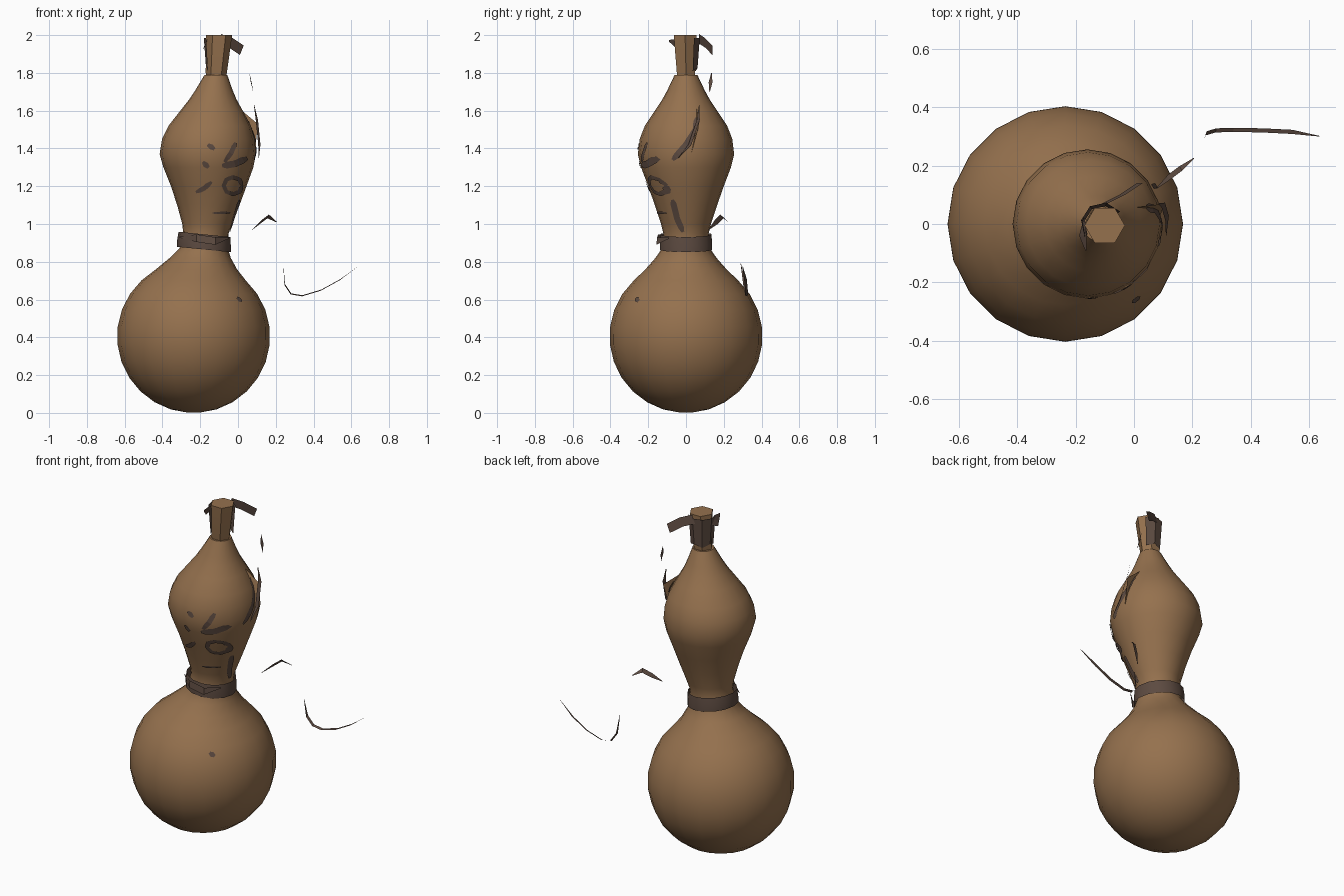
import bpy, bmesh, math
from mathutils import Vector
from mathutils.bvhtree import BVHTree

cube = bpy.data.objects.get("Cube")
if cube:
    bpy.data.objects.remove(cube)


def material(name, colour):
    m = bpy.data.materials.new(name)
    m.use_nodes = True
    m.diffuse_color = (*colour, 1)
    m.node_tree.nodes["Principled BSDF"].inputs["Base Color"].default_value = (*colour, 1)
    return m


TAN = material("gourd brown", (0.30, 0.165, 0.076))
DARK = material("dark cord", (0.108, 0.069, 0.052))


def finish(name, bm, mat, angle=None):
    mesh = bpy.data.meshes.new(name)
    bm.to_mesh(mesh)
    bm.free()
    mesh.materials.append(mat)
    ob = bpy.data.objects.new(name, mesh)
    bpy.context.collection.objects.link(ob)
    if angle:
        bpy.ops.object.select_all(action='DESELECT')
        ob.select_set(True)
        bpy.context.view_layer.objects.active = ob
        bpy.ops.object.shade_smooth_by_angle(angle=math.radians(angle))
    return ob


def loft(rings, sides, tilt=0.0, caps=True):
    """Skin rings given as (z, centre x, centre y, radius)."""
    bm = bmesh.new()
    loops = []
    for z, cx, cy, r in rings:
        loop = []
        for i in range(sides):
            a = math.tau * i / sides
            loop.append(bm.verts.new((cx + r * math.cos(a), cy + r * math.sin(a),
                                      z + tilt * r * math.cos(a))))
        loops.append(loop)
    for lo, hi in zip(loops, loops[1:]):
        for i in range(sides):
            j = (i + 1) % sides
            bm.faces.new((lo[i], lo[j], hi[j], hi[i]))
    if caps:
        bm.faces.new(loops[0][::-1])
        bm.faces.new(loops[-1])
    bm.normal_update()
    return bm


def ribbon(name, points, width, taper=True):
    """Flat strip along points, optionally narrowing to both tips."""
    bm = bmesh.new()
    w, last, prev = Vector(width) / 2, len(points) - 1, None
    for i, p in enumerate(points):
        k = 0.15 if taper and i in (0, last) else 1
        pair = [bm.verts.new(Vector(p) - w * k), bm.verts.new(Vector(p) + w * k)]
        if prev:
            bm.faces.new((prev[0], pair[0], pair[1], prev[1]))
        prev = pair
    return finish(name, bm, DARK)


# Gourd body: round lower bulb, narrow neck, upper bulb, pinched tip
rings = []
for i in range(11):
    a = math.radians(4 + 13.3 * i)
    rings.append((0.405 - 0.405 * math.cos(a), -0.235, 0, 0.405 * math.sin(a)))
rings += [(0.76, -0.22, 0, 0.215), (0.82, -0.20, 0, 0.162), (0.87, -0.182, 0, 0.128),
          (0.95, -0.17, 0, 0.12), (1.0, -0.163, 0, 0.132), (1.1, -0.157, 0, 0.165),
          (1.2, -0.155, 0, 0.2), (1.3, -0.157, 0, 0.238), (1.37, -0.16, 0, 0.255),
          (1.45, -0.157, 0, 0.245), (1.52, -0.15, 0, 0.218), (1.6, -0.14, 0, 0.165),
          (1.66, -0.133, 0, 0.125), (1.71, -0.127, 0, 0.098), (1.79, -0.117, 0, 0.06)]
body = loft(rings, 20)
surface = BVHTree.FromBMesh(body)
finish("gourd_body", body, TAN, 50)

# Raised crease on the left shoulder
bm = bmesh.new()
a, b, c, d = [bm.verts.new(p) for p in ((-0.04, 0.05, 1.65), (0.105, 0.07, 1.53),
                                        (0.09, 0.03, 1.38), (0.0, -0.10, 1.55))]
bm.faces.new((a, c, b))
bm.faces.new((a, d, c))
finish("shoulder_crease", bm, TAN)

# Hexagonal stopper
finish("stopper", loft([(1.77, -0.115, 0, 0.05), (1.80, -0.115, 0, 0.056),
                        (2.0, -0.10, -0.005, 0.069)], 6), TAN, 30)

# Cord wrapped round the back of the stopper, with two loose ends
bm = bmesh.new()
prev = None
for i in range(5):
    t = math.radians(35 + 45 * i)
    pair = [bm.verts.new((-0.108 + r * math.cos(t), r * math.sin(t), z))
            for z, r in ((1.81 + 0.015 * (i % 2), 0.062), (1.985, 0.074))]
    if prev:
        bm.faces.new((prev[0], pair[0], pair[1], prev[1]))
    prev = pair
finish("stopper_wrap", bm, DARK)
ribbon("wrap_end_back", [(-0.10, 0.07, 1.98), (-0.04, 0.10, 1.96), (0.02, 0.14, 1.92)],
       (0.02, 0, 0.05), False)
ribbon("wrap_end_front", [(-0.17, 0.02, 1.95), (-0.175, -0.04, 1.95), (-0.165, -0.09, 1.97)],
       (0.025, 0, 0.06))

# Neck band and its overlapping tie
finish("neck_band", loft([(0.865, -0.18, 0, 0.142), (0.90, -0.18, 0, 0.142),
                          (0.945, -0.178, 0, 0.137)], 14, -0.1, False), DARK, 40)
ribbon("band_tie", [(-0.31, -0.07, 0.93), (-0.22, -0.15, 0.925), (-0.12, -0.155, 0.91),
                    (-0.05, -0.09, 0.925)], (0, 0.005, 0.04))


def stroke(name, points, width, side="front"):
    """Thin painted line laid on the body, seen from the front or the left."""
    ray = Vector((0, 1, 0)) if side == "front" else Vector((-1, 0, 0))
    path = []
    for p, q in zip(points, points[1:]):
        p, q = Vector(p), Vector(q)
        steps = max(2, int((q - p).length / 0.02))
        path += [p.lerp(q, k / steps) for k in range(steps)]
    path.append(Vector(points[-1]))
    bm, prev = bmesh.new(), None
    for i, p in enumerate(path):
        run = path[min(i + 1, len(path) - 1)] - path[max(i - 1, 0)]
        across = Vector((-run.y, run.x)).normalized() * width / 2
        if i in (0, len(path) - 1):
            across *= 0.5
        pair = []
        for s in (p - across, p + across):
            start = Vector((s.x, -2, s.y)) if side == "front" else Vector((2, s.x, s.y))
            hit, normal, _, _ = surface.ray_cast(start, ray)
            if hit is None:
                break
            pair.append(bm.verts.new(hit + normal * 0.006))
        if len(pair) < 2:
            prev = None
            continue
        if prev:
            bm.faces.new((prev[0], pair[0], pair[1], prev[1]))
        prev = pair
    finish(name, bm, DARK)


# Painted face
eye = [(-0.03 + 0.048 * math.cos(k * math.tau / 8), 1.205 + 0.045 * math.sin(k * math.tau / 8))
       for k in range(9)]
stroke("left_eye", eye, 0.022)
stroke("right_eye", [(-0.22, 1.17), (-0.18, 1.19), (-0.14, 1.225)], 0.025)
stroke("left_brow", [(-0.085, 1.31), (-0.02, 1.32), (0.045, 1.35)], 0.035)
stroke("brow_slash", [(-0.015, 1.43), (-0.04, 1.375), (-0.075, 1.33)], 0.025)
stroke("right_brow_upper", [(-0.16, 1.42), (-0.125, 1.395)], 0.03)
stroke("right_brow_lower", [(-0.185, 1.33), (-0.155, 1.30)], 0.03)
stroke("mouth", [(-0.135, 1.06), (-0.045, 1.062)], 0.012)
stroke("bulb_spot", [(-0.26, 0.585), (-0.25, 0.61)], 0.025, "left")

# Cord lying along the left side of the upper bulb
stroke("side_cord", [(0.055, 1.56), (0.05, 1.50), (0.0, 1.42), (-0.07, 1.34)], 0.03, "left")
stroke("neck_cord", [(-0.07, 1.13), (-0.045, 1.03), (-0.015, 0.96)], 0.03, "left")
ribbon("side_cord_top", [(0.085, 0.07, 1.63), (0.10, 0.065, 1.55), (0.113, 0.02, 1.42),
                         (0.11, -0.04, 1.35)], (0.012, 0.016, 0))

# Loose pieces of trailing cord
ribbon("cord_upper", [(0.06, 0.135, 1.80), (0.07, 0.13, 1.75), (0.08, 0.125, 1.70)],
       (0.004, 0.02, 0))
ribbon("cord_middle", [(0.075, 0.12, 0.97), (0.12, 0.16, 1.01), (0.16, 0.19, 1.04),
                       (0.205, 0.225, 1.01)], (0.008, -0.016, 0.02))
ribbon("cord_tail", [(0.24, 0.29, 0.79), (0.247, 0.31, 0.68), (0.28, 0.32, 0.63),
                     (0.34, 0.322, 0.62), (0.44, 0.32, 0.65), (0.54, 0.315, 0.705),
                     (0.635, 0.30, 0.775)], (0.003, 0.014, 0.006))
